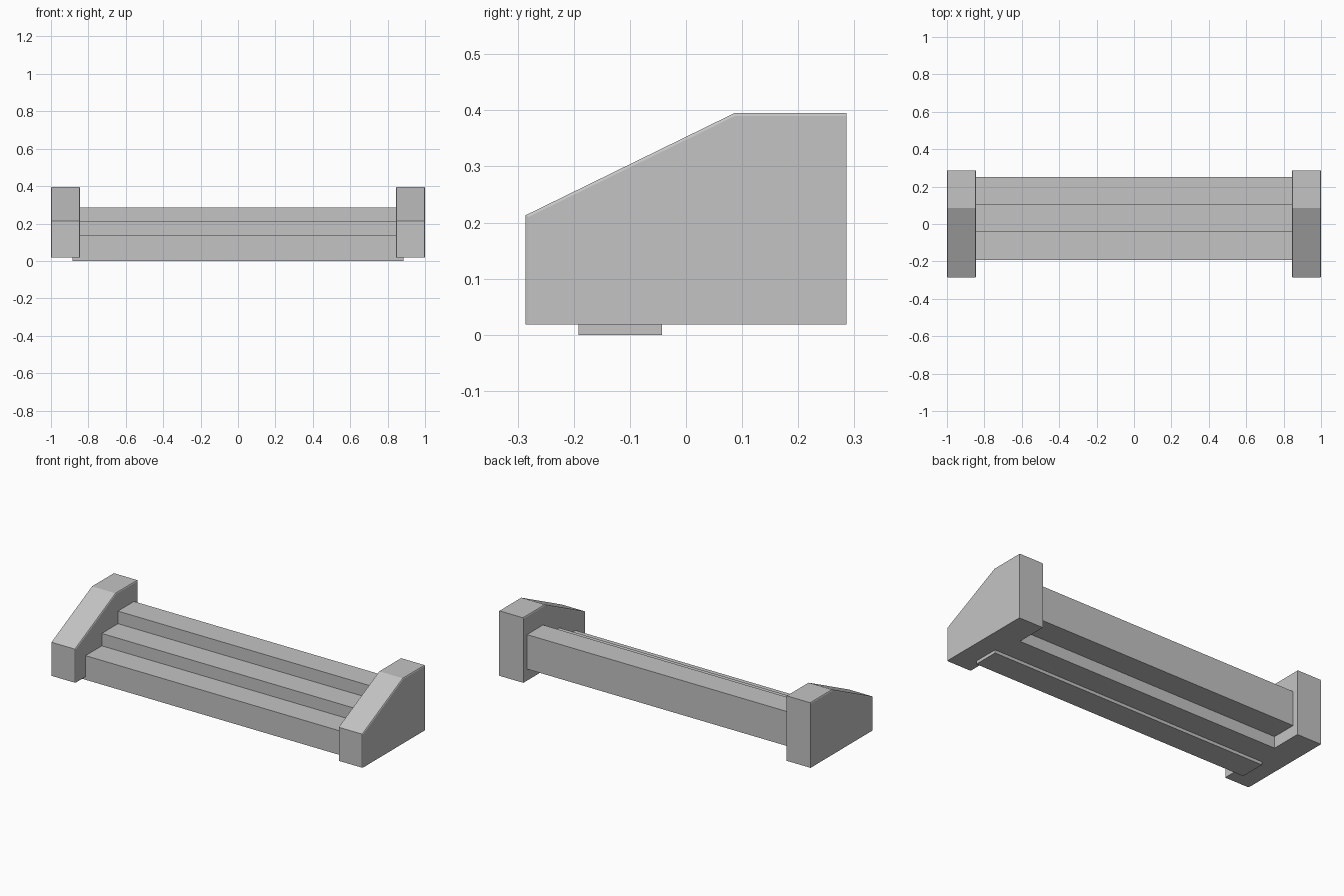
import bpy
import bmesh

cube = bpy.data.objects.get("Cube")
if cube:
    bpy.data.objects.remove(cube, do_unlink=True)

# Single stone colour
stone = bpy.data.materials.new("stone_grey")
stone.use_nodes = True
colour = (0.55, 0.55, 0.55, 1)
stone.diffuse_color = colour
stone.node_tree.nodes["Principled BSDF"].inputs["Base Color"].default_value = colour


def loft(name, sections):
    """Join (x, yz profile) sections into a closed solid."""
    bm = bmesh.new()
    rings = [[bm.verts.new((x, y, z)) for y, z in profile] for x, profile in sections]
    n = len(rings[0])
    for a, b in zip(rings, rings[1:]):
        for i in range(n):
            j = (i + 1) % n
            bm.faces.new((a[i], a[j], b[j], b[i]))
    bm.faces.new(rings[0])
    bm.faces.new(rings[-1])
    bmesh.ops.remove_doubles(bm, verts=bm.verts, dist=0.0001)
    bmesh.ops.recalc_face_normals(bm, faces=bm.faces)
    mesh = bpy.data.meshes.new(name)
    bm.to_mesh(mesh)
    bm.free()
    mesh.materials.append(stone)
    obj = bpy.data.objects.new(name, mesh)
    bpy.context.collection.objects.link(obj)


# Side walls: sloping top, fine chamfer along the front, slope and top edges
BASE, BACK = 0.018, 0.286
full = [(-0.286, BASE), (-0.286, 0.213), (0.086, 0.395), (BACK, 0.395), (BACK, BASE)]
inset = [(-0.281, BASE), (-0.281, 0.21), (0.087, 0.39), (BACK, 0.39), (BACK, BASE)]
for name, side in (("left_wall", 1), ("right_wall", -1)):
    loft(name, [(side * 0.844, inset), (side * 0.847, full),
                (side * 0.997, full), (side * 1.0, inset)])

# Steps: front edge, back edge, bottom, top
steps = {
    "lower_step": (-0.192, -0.043, 0, 0.14),
    "middle_step": (-0.043, 0.105, BASE, 0.212),
    "upper_step": (0.105, 0.252, 0.085, 0.285),
}
for name, (front, back, bottom, top) in steps.items():
    profile = [(front, bottom), (front, top), (back, top), (back, bottom)]
    loft(name, [(-0.885, profile), (0.885, profile)])
